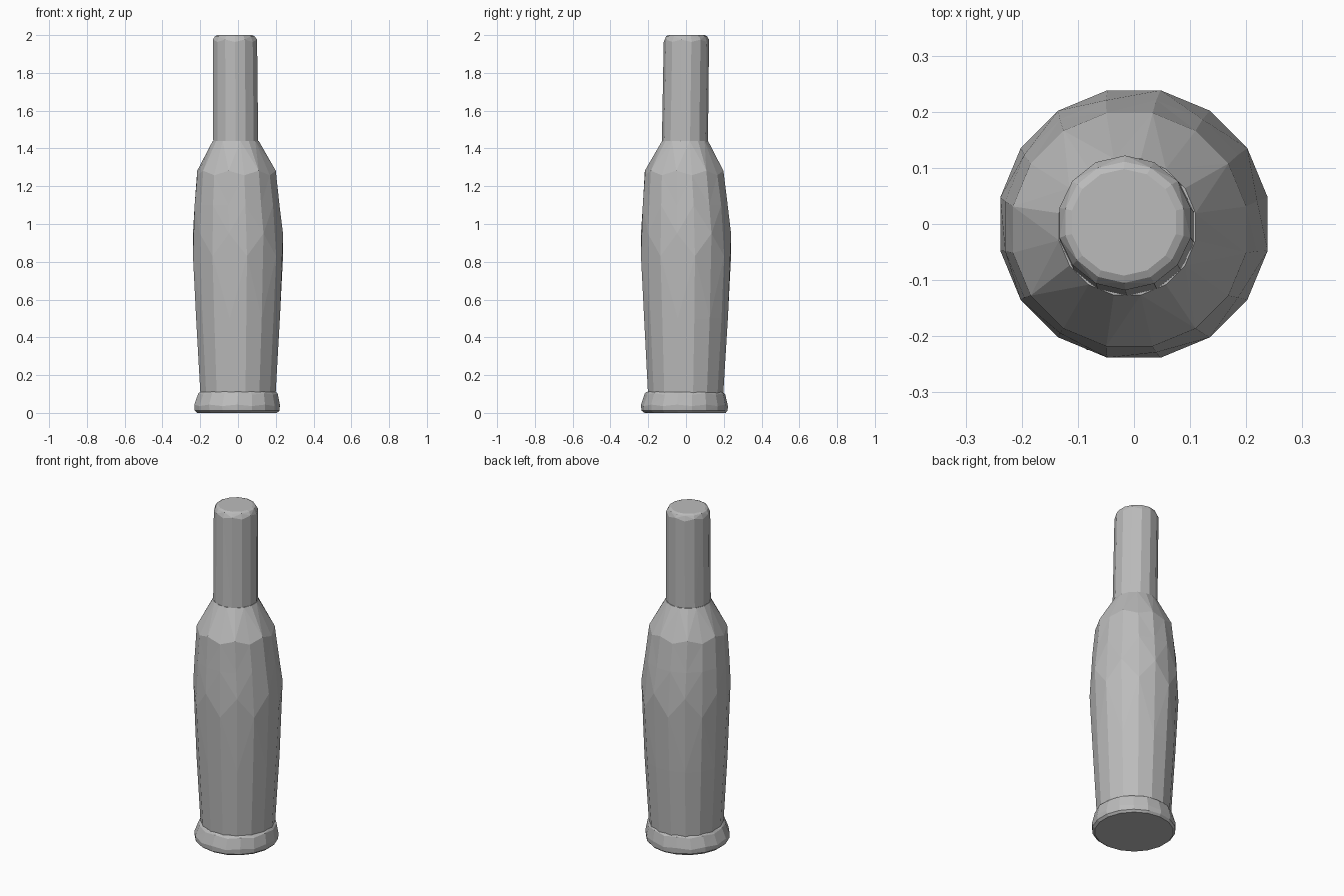
import bpy
import bmesh
from math import sin, cos, pi

old = bpy.data.objects.get("Cube")
if old:
    bpy.data.objects.remove(old, do_unlink=True)

grey = bpy.data.materials.new("plain grey")
grey.use_nodes = True
colour = (0.5, 0.5, 0.5, 1)
grey.diffuse_color = colour
grey.node_tree.nodes["Principled BSDF"].inputs["Base Color"].default_value = colour


def lathe(name, sides, rings):
    """Closed faceted shell; ring = (z, radius, centre x, centre y, zigzag height)."""
    bm = bmesh.new()
    loops = []
    for z, r, cx, cy, zig in rings:
        loop = []
        for i in range(sides):
            a = 2 * pi * (i + 0.5) / sides
            dz = zig if i % 2 else -zig
            loop.append(bm.verts.new((cx + r * cos(a), cy + r * sin(a), z + dz)))
        loops.append(loop)
    for low, high in zip(loops, loops[1:]):
        for i in range(sides):
            j = (i + 1) % sides
            bm.faces.new((low[i], low[j], high[j], high[i]))
    bm.faces.new(loops[0][::-1])
    bm.faces.new(loops[-1])
    # Split the bent quads so every facet stays flat
    bmesh.ops.triangulate(bm, faces=[f for f in bm.faces if len(f.verts) == 4])
    mesh = bpy.data.meshes.new(name)
    bm.to_mesh(mesh)
    bm.free()
    mesh.materials.append(grey)
    obj = bpy.data.objects.new(name, mesh)
    bpy.context.collection.objects.link(obj)
    return obj


# Flared foot
lathe("base_ring", 18, [
    (0.0, 0.215, -0.005, -0.005, 0),
    (0.012, 0.228, -0.005, -0.008, 0),
    (0.04, 0.23, -0.005, -0.008, 0.004),
    (0.1, 0.213, 0, -0.005, 0.004),
    (0.112, 0.2, 0, -0.005, 0),
])

# Swelling body with sloping shoulder
lathe("body", 16, [
    (0.1, 0.203, 0, -0.002, 0),
    (0.5, 0.226, 0, 0, 0),
    (0.89, 0.243, 0, 0, 0.06),
    (1.1, 0.229, -0.005, -0.004, 0),
    (1.27, 0.212, -0.008, -0.01, 0.012),
    (1.44, 0.124, -0.012, -0.005, 0),
])

# Slightly leaning neck with bevelled tip
lathe("neck", 14, [
    (1.42, 0.122, -0.012, -0.006, 0),
    (1.97, 0.12, -0.016, 0.002, 0.006),
    (1.994, 0.108, -0.017, 0.003, 0),
    (2.0, 0.095, -0.018, 0.003, 0),
])
